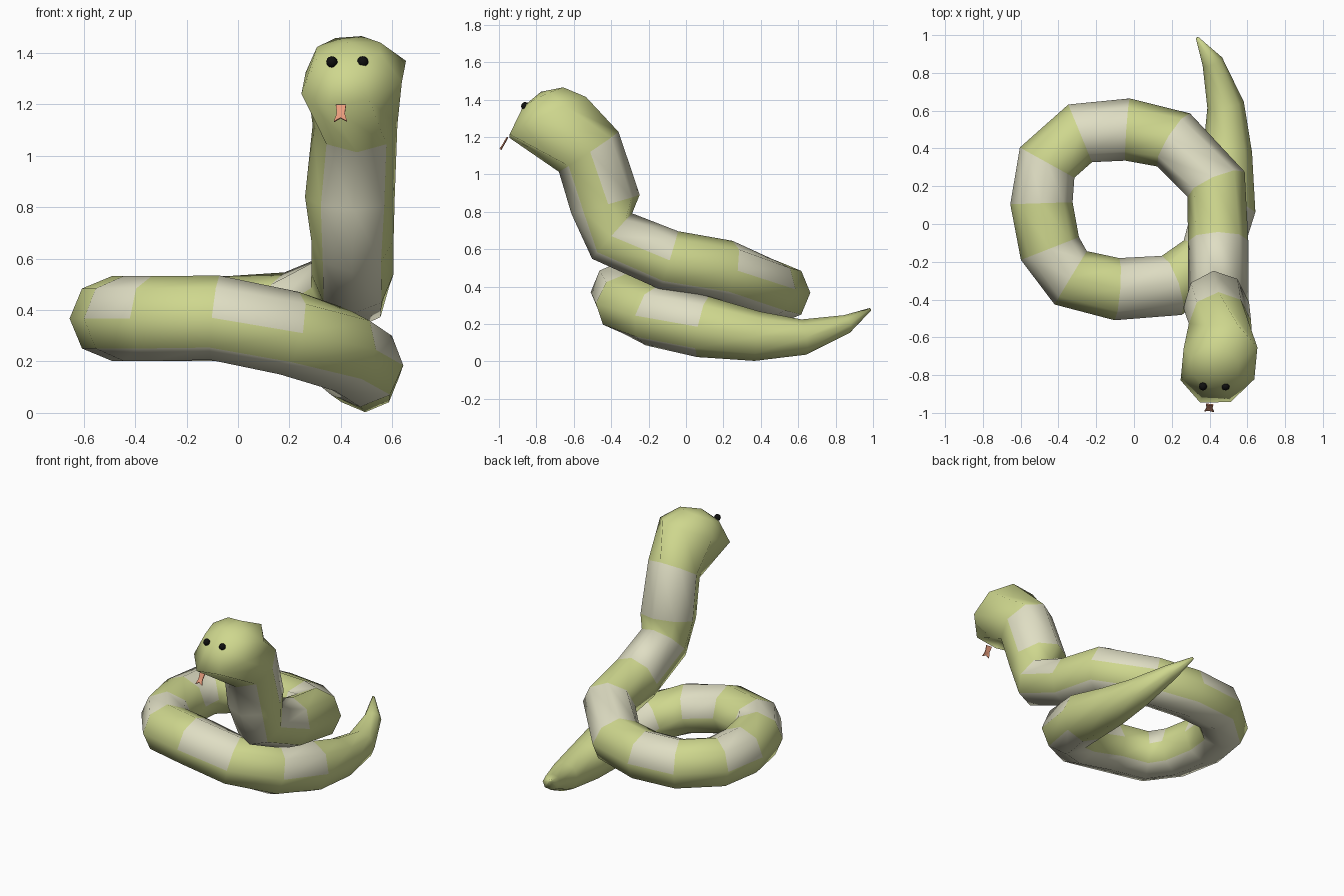
import bpy, math
from mathutils import Vector

if "Cube" in bpy.data.objects:
    bpy.data.objects.remove(bpy.data.objects["Cube"])


def material(name, rgb):
    m = bpy.data.materials.new(name)
    m.diffuse_color = (*rgb, 1)
    m.use_nodes = True
    m.node_tree.nodes["Principled BSDF"].inputs["Base Color"].default_value = m.diffuse_color
    return m


GREEN = material("green", (0.62, 0.68, 0.27))
CREAM = material("cream", (0.74, 0.73, 0.55))
BLACK = material("black", (0.005, 0.005, 0.005))
PINK = material("pink", (0.80, 0.33, 0.20))


def mesh_object(name, verts, faces, mats):
    me = bpy.data.meshes.new(name)
    me.from_pydata(verts, [], faces)
    for m in mats:
        me.materials.append(m)
    ob = bpy.data.objects.new(name, me)
    bpy.context.collection.objects.link(ob)
    return ob


# Body path from tail to head: x, y, z, half width, half depth
R = 0.165
PATH = [
    (0.335, 0.985, 0.278, 0.008, 0.008),
    (0.415, 0.86, 0.20, 0.056, 0.05),
    (0.485, 0.63, 0.13, 0.098, 0.095),
    (0.495, 0.38, 0.135, 0.13, 0.133),
    (0.48, 0.09, 0.185, R, R),
    (0.40, -0.18, 0.245, R, R),
    (0.20, -0.325, 0.31, R, R),
    (-0.09, -0.345, 0.37, R, R),
    (-0.335, -0.285, 0.367, R, R),
    (-0.445, -0.13, 0.367, R, R),
    (-0.49, 0.11, 0.367, R, R),
    (-0.46, 0.325, 0.367, R, R),
    (-0.285, 0.48, 0.367, R, R),
    (-0.035, 0.50, 0.367, R, R),
    (0.21, 0.445, 0.385, R, R),
    (0.435, 0.21, 0.485, R, R),
    (0.445, -0.09, 0.54, 0.16, 0.163),
    (0.445, -0.395, 0.67, 0.16, 0.162),
    (0.435, -0.43, 0.84, 0.175, 0.19),
    (0.455, -0.52, 1.12, 0.165, 0.192),
    (0.45, -0.74, 1.305, 0.205, 0.253),    # widest part of the head
    (0.43, -0.76, 1.41, 0.135, 0.128),     # crown
]
SIDES = 8
HEAD_DIR = Vector((-0.05, -0.22, 0.46))
n = len(PATH)
pts = [Vector(p[:3]) for p in PATH]

verts, faces, slots = [], [], []
for i, (x, y, z, w, d) in enumerate(PATH):
    head = i >= n - 2
    t = HEAD_DIR if head else pts[min(i + 1, n - 1)] - pts[max(i - 1, 0)]
    t = t.normalized()
    side = t.cross(Vector((0.1 if head else 0, 0, 1))).normalized()
    up = side.cross(t)
    for k in range(SIDES):
        a = k * math.tau / SIDES
        verts.append(pts[i] + side * w * math.cos(a) + up * d * math.sin(a))

# Upper half is striped, the two bottom faces form the pale belly
for i in range(n - 1):
    for k in range(SIDES):
        j = (k + 1) % SIDES
        faces.append((i * 8 + k, i * 8 + j, i * 8 + 8 + j, i * 8 + 8 + k))
        stripe = k < 4 and i % 2 == 0 and 4 <= i < 17
        neck_stripe = k < 4 and i == 18
        belly = k in (5, 6) and 4 <= i < 19
        slots.append(0)
        if belly or neck_stripe or stripe:
            slots[-1] = 1
# End caps
faces.append(tuple(reversed(range(8))))
slots.append(0)
verts.append(pts[-1] + HEAD_DIR.normalized() * 0.035)
top = len(verts) - 1
for k in range(SIDES):
    faces.append(((n - 1) * 8 + k, (n - 1) * 8 + (k + 1) % 8, top))
    slots.append(0)

body = mesh_object("body", verts, faces, (GREEN, CREAM))
for poly, s in zip(body.data.polygons, slots):
    poly.material_index = s
    poly.use_smooth = True

# Eyes
for name, ex in (("left_eye", 0.485), ("right_eye", 0.365)):
    bpy.ops.mesh.primitive_uv_sphere_add(segments=8, ring_count=6, radius=0.022,
                                         location=(ex, -0.86, 1.365))
    eye = bpy.context.object
    eye.name = name
    eye.data.materials.append(BLACK)
    bpy.ops.object.shade_smooth()

# Forked tongue
tongue = mesh_object(
    "tongue",
    [(0.38, -0.955, 1.20), (0.42, -0.96, 1.20), (0.415, -0.978, 1.165),
     (0.424, -0.997, 1.135), (0.398, -0.990, 1.148), (0.372, -0.992, 1.133),
     (0.384, -0.974, 1.165)],
    [(0, 6, 2, 1), (6, 5, 4), (6, 4, 2), (2, 4, 3)], (PINK,))
sol = tongue.modifiers.new("thickness", 'SOLIDIFY')
sol.thickness = 0.006
